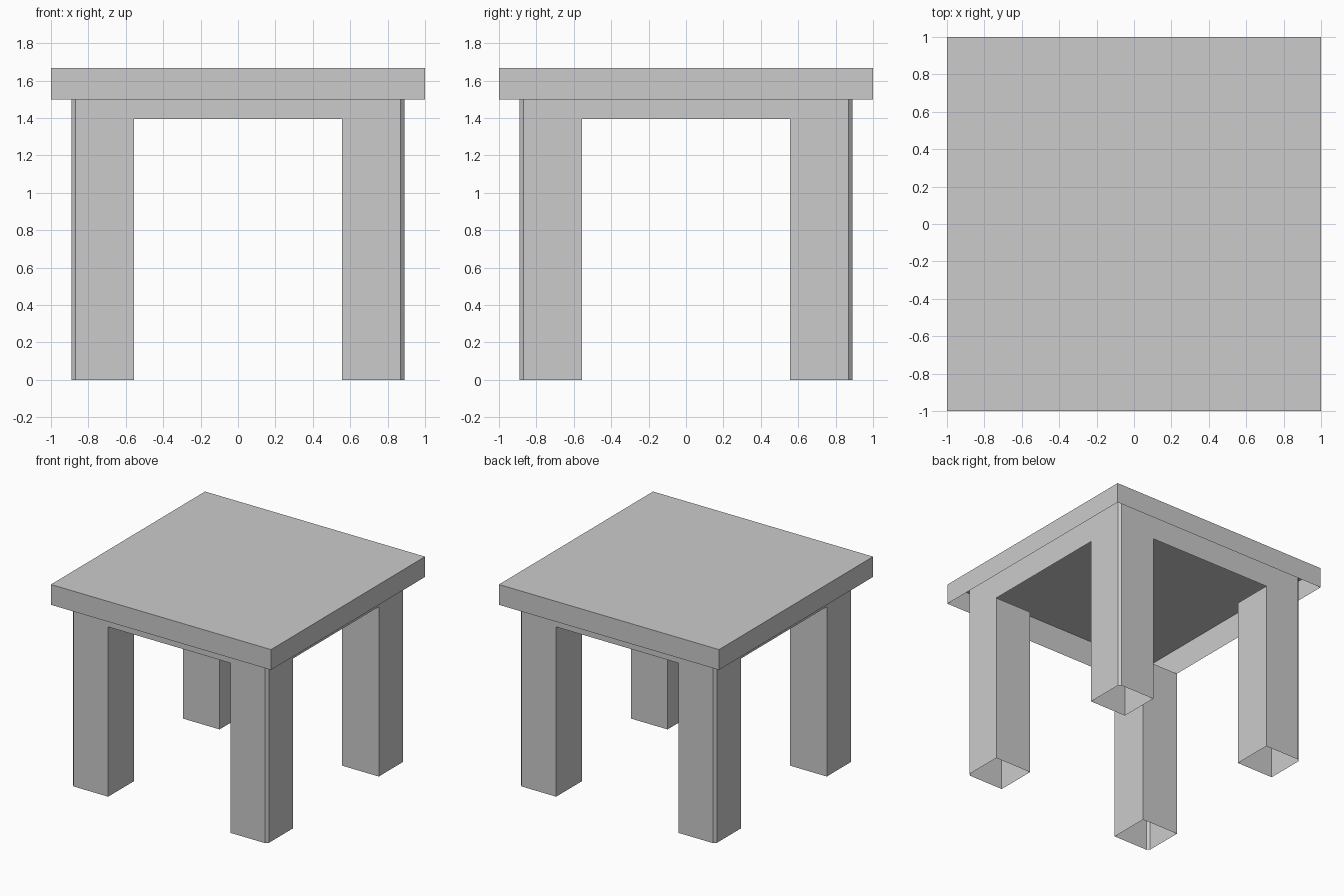
import bpy
import bmesh

old = bpy.data.objects.get("Cube")
if old:
    bpy.data.objects.remove(old, do_unlink=True)

# Main dimensions
TOP_HALF, TOP_LOW, TOP_HIGH = 1.0, 1.5, 1.667
OUTER, INNER, CHAMFER = 0.89, 0.557, 0.02
APRON_LOW, APRON_HIGH = 1.395, 1.61

grey = bpy.data.materials.new("light grey")
grey.use_nodes = True
colour = (0.6, 0.6, 0.6, 1)
grey.diffuse_color = colour
grey.node_tree.nodes["Principled BSDF"].inputs["Base Color"].default_value = colour


def shell(name, outline, low, high, capped):
    """Thin walls around an outline, open below and optionally closed above."""
    bm = bmesh.new()
    lower = [bm.verts.new((x, y, low)) for x, y in outline]
    upper = [bm.verts.new((x, y, high)) for x, y in outline]
    for i in range(len(outline)):
        j = (i + 1) % len(outline)
        bm.faces.new((lower[i], lower[j], upper[j], upper[i]))
    if capped:
        bm.faces.new(upper)
    mesh = bpy.data.meshes.new(name)
    bm.to_mesh(mesh)
    bm.free()
    mesh.materials.append(grey)
    obj = bpy.data.objects.new(name, mesh)
    bpy.context.collection.objects.link(obj)
    return obj


def turn(points, quarters):
    for _ in range(quarters):
        points = [(-y, x) for x, y in points]
    return points


# Square table top, hollow underneath
shell("table_top", [turn([(TOP_HALF, TOP_HALF)], q)[0] for q in range(4)],
      TOP_LOW, TOP_HIGH, True)

# Apron with narrow chamfered corners
cut = OUTER - CHAMFER
corner = [(OUTER, cut), (cut, OUTER)]
apron = [p for q in range(4) for p in turn(corner, q)]
shell("apron", apron, APRON_LOW, APRON_HIGH, True)

# Four hollow legs, flush with the apron
leg = [(INNER, INNER), (OUTER, INNER)] + corner + [(INNER, OUTER)]
for q, name in enumerate(("back_left_leg", "back_right_leg",
                          "front_right_leg", "front_left_leg")):
    shell(name, turn(leg, q), 0, APRON_LOW, False)
